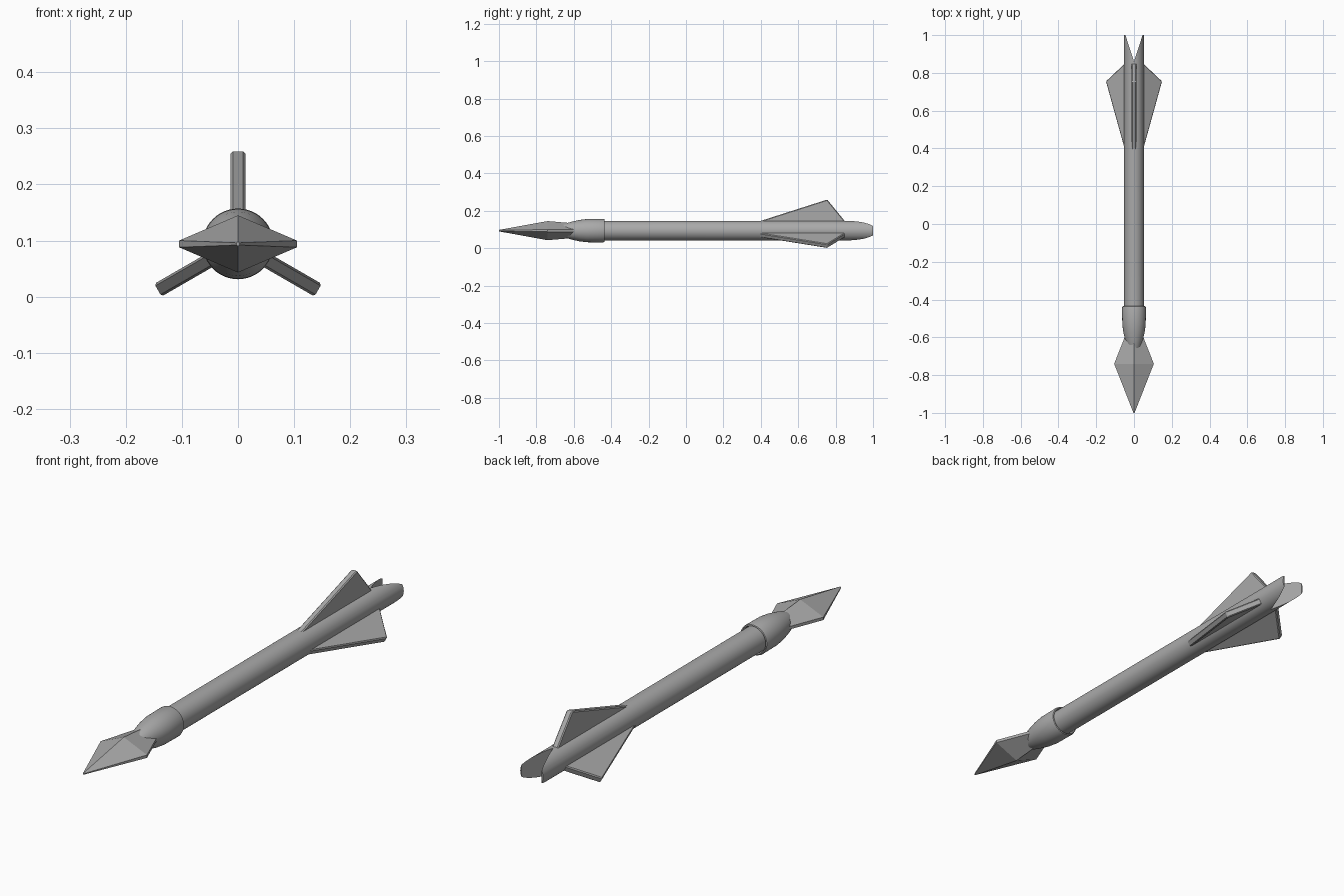
import bpy, bmesh, math
from mathutils import Matrix

cube = bpy.data.objects.get("Cube")
if cube:
    bpy.data.objects.remove(cube)

AXIS_Z = 0.094
SIDES = 48

grey = bpy.data.materials.new("plain grey")
grey.use_nodes = True
grey.diffuse_color = (0.4, 0.4, 0.4, 1)
grey.node_tree.nodes["Principled BSDF"].inputs["Base Color"].default_value = (0.4, 0.4, 0.4, 1)


def finish(name, bm, smooth=None, bevel=0):
    """Turn a bmesh into an object, optionally bevelled and smoothed."""
    bmesh.ops.recalc_face_normals(bm, faces=bm.faces)
    mesh = bpy.data.meshes.new(name)
    bm.to_mesh(mesh)
    bm.free()
    mesh.materials.append(grey)
    obj = bpy.data.objects.new(name, mesh)
    bpy.context.collection.objects.link(obj)
    bpy.ops.object.select_all(action='DESELECT')
    obj.select_set(True)
    bpy.context.view_layer.objects.active = obj
    if bevel:
        mod = obj.modifiers.new("edge bevel", 'BEVEL')
        mod.width, mod.segments = bevel, 1
    if smooth:
        bpy.ops.object.shade_smooth_by_angle(angle=math.radians(smooth))
    return obj


def lathe(profile):
    """Capped surface of revolution round the arrow axis from (y, radius)."""
    bm = bmesh.new()
    rings = []
    for y, r in profile:
        rings.append([bm.verts.new((r * math.cos(a), y, AXIS_Z + r * math.sin(a)))
                      for a in (2 * math.pi * i / SIDES for i in range(SIDES))])
    for a, b in zip(rings, rings[1:]):
        for i in range(SIDES):
            j = (i + 1) % SIDES
            bm.faces.new((a[i], a[j], b[j], b[i]))
    bm.faces.new(rings[0])
    bm.faces.new(rings[-1])
    return bm


def prism(points, place):
    """Flat outline pushed through a thickness; place(u, v, side) gives a vertex."""
    bm = bmesh.new()
    caps = [[bm.verts.new(place(u, v, s)) for u, v in points] for s in (-1, 1)]
    for cap in caps:
        bm.faces.new(cap)
    for i in range(len(points)):
        j = (i + 1) % len(points)
        bm.faces.new((caps[0][i], caps[0][j], caps[1][j], caps[1][i]))
    return bm


# Shaft with a V notch cut in the tail
shaft = finish("shaft", lathe([(-0.52, 0.052), (1, 0.052)]))
notch = finish("notch_cutter", prism(
    [(0, 0.86), (0.052, 1.02), (-0.052, 1.02)],
    lambda x, y, s: (x, y, AXIS_Z + 0.1 * s)))
notch.hide_render = True
cut = shaft.modifiers.new("notch", 'BOOLEAN')
cut.object, cut.operation, cut.solver = notch, 'DIFFERENCE', 'EXACT'
bpy.ops.object.select_all(action='DESELECT')
shaft.select_set(True)
bpy.context.view_layer.objects.active = shaft
bpy.ops.object.modifier_apply(modifier=cut.name)
bpy.data.objects.remove(notch)
bpy.ops.object.shade_smooth_by_angle(angle=math.radians(30))

# Socket holding the head, with a rolled rear lip
finish("socket", lathe([
    (-0.69, 0.02), (-0.65, 0.037), (-0.61, 0.048), (-0.57, 0.057), (-0.53, 0.062),
    (-0.443, 0.063), (-0.437, 0.061), (-0.435, 0.057), (-0.44, 0.054), (-0.46, 0.053)]),
    smooth=40)

# Arrowhead: diamond sections (y, half width, ridge height, half edge thickness)
bm = bmesh.new()
sections = []
for y, w, h, t in [(-1, 0.003, 0.004, 0.002), (-0.74, 0.105, 0.051, 0.006),
                   (-0.55, 0.03, 0.035, 0.006)]:
    sections.append([bm.verts.new((x, y, AXIS_Z + z)) for x, z in
                     [(0, h), (w, t), (w, -t), (0, -h), (-w, -t), (-w, t)]])
for a, b in zip(sections, sections[1:]):
    for i in range(6):
        j = (i + 1) % 6
        bm.faces.new((a[i], a[j], b[j], b[i]))
bm.faces.new(sections[0])
bm.faces.new(sections[-1])
finish("arrowhead", bm)

# Three fins spaced evenly round the shaft
outline = [(0.33, 0.03), (0.755, 0.166), (0.85, 0.05), (0.85, 0.03)]
for name, degrees in (("top_fin", 0), ("left_fin", 120), ("right_fin", 240)):
    bm = prism(outline, lambda y, r, s: (0.013 * s, y, r))
    turn = Matrix.Translation((0, 0, AXIS_Z)) @ Matrix.Rotation(math.radians(degrees), 4, 'Y')
    bmesh.ops.transform(bm, matrix=turn, verts=bm.verts)
    finish(name, bm, bevel=0.004)
